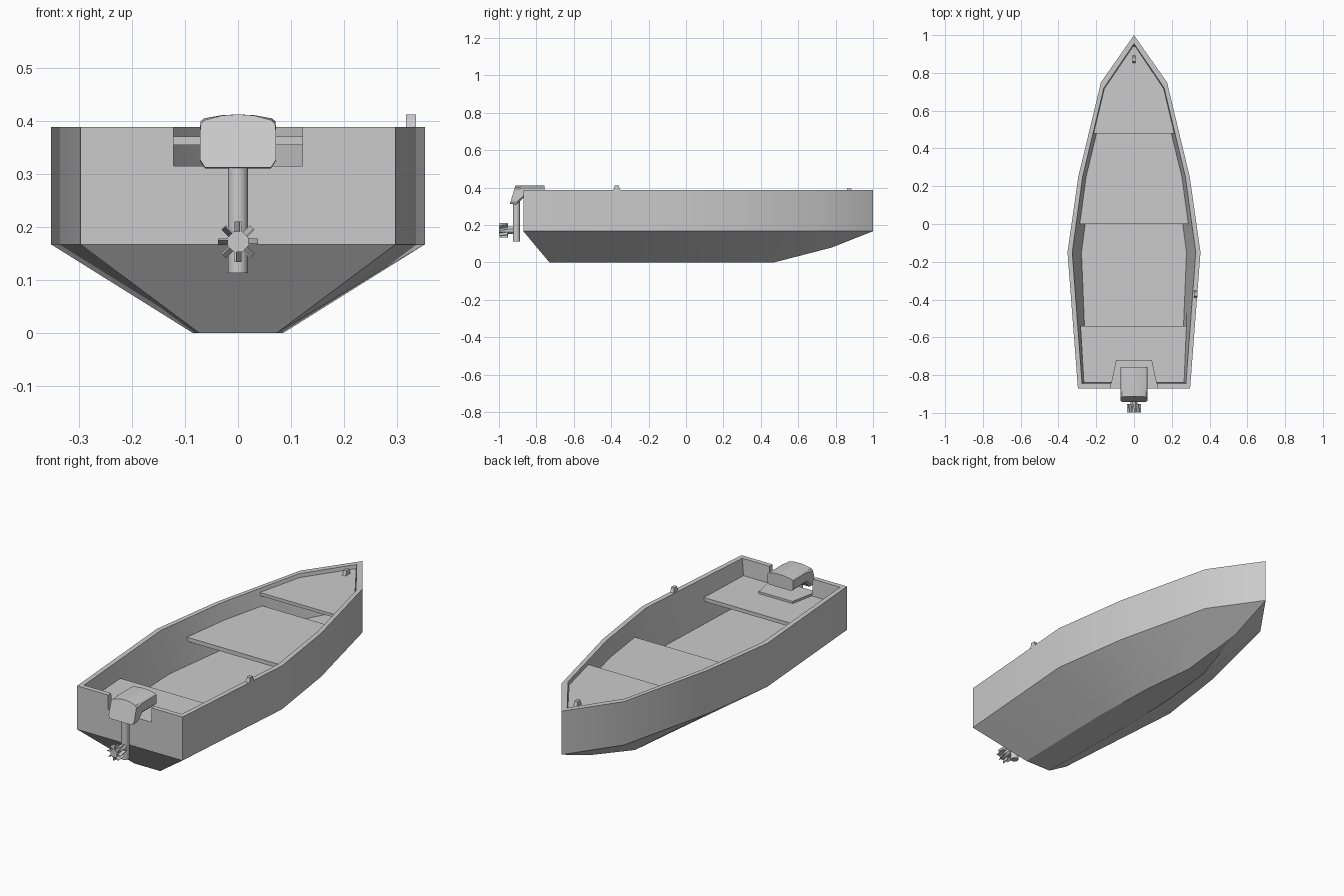
import bpy, bmesh, math
from mathutils import Matrix, Vector

old = bpy.data.objects.get("Cube")
if old:
    bpy.data.objects.remove(old, do_unlink=True)

grey = bpy.data.materials.new("light_grey")
grey.use_nodes = True
GREY = (0.6, 0.6, 0.6, 1)
grey.diffuse_color = GREY
grey.node_tree.nodes["Principled BSDF"].inputs["Base Color"].default_value = GREY


def finish(name, bm):
    """Turn a bmesh into a grey object with consistent normals."""
    bmesh.ops.recalc_face_normals(bm, faces=bm.faces[:])
    mesh = bpy.data.meshes.new(name)
    bm.to_mesh(mesh)
    bm.free()
    obj = bpy.data.objects.new(name, mesh)
    bpy.context.collection.objects.link(obj)
    mesh.materials.append(grey)
    return obj


def smooth(obj, angle=30):
    bpy.ops.object.select_all(action='DESELECT')
    obj.select_set(True)
    bpy.context.view_layer.objects.active = obj
    bpy.ops.object.shade_smooth_by_angle(angle=math.radians(angle))


def loft(name, rings):
    """Skin a list of equal-length rings and cap both ends."""
    bm = bmesh.new()
    loops = [[bm.verts.new(p) for p in ring] for ring in rings]
    n = len(rings[0])
    for a, b in zip(loops, loops[1:]):
        for i in range(n):
            j = (i + 1) % n
            bm.faces.new((a[i], a[j], b[j], b[i]))
    bm.faces.new(loops[0])
    bm.faces.new(loops[-1])
    return finish(name, bm)


def plate(name, outline, z0, z1):
    return loft(name, [[(x, y, z) for x, y in outline] for z in (z0, z1)])


def box(name, lo, hi):
    outline = [(lo[0], lo[1]), (hi[0], lo[1]), (hi[0], hi[1]), (lo[0], hi[1])]
    return plate(name, outline, lo[2], hi[2])


def mirrored(half, z):
    """Complete a stern-to-bow half outline whose last point is the bow tip."""
    pts = half + [(-x, y) for x, y in reversed(half[:-1])]
    return [(x, y, z) for x, y in pts]


# Hull: keel, chine, outer gunwale, inner gunwale and floor outlines
side = [(0.297, -0.87), (0.352, -0.15), (0.295, 0.25), (0.175, 0.75), (0, 1)]
keel = [(0.073, -0.73), (0.085, -0.15), (0.072, 0.2), (0.043, 0.47), (0, 0.78)]
lip = [(0.275, -0.845), (0.327, -0.15), (0.272, 0.25), (0.16, 0.72), (0, 0.955)]
floor = [(0.25, -0.835), (0.278, -0.15), (0.225, 0.25), (0.12, 0.68), (0, 0.9)]
TOP, CHINE, FLOOR = 0.388, 0.167, 0.18

keel_ring = [(x, y, 0.08 if x == 0 else 0) for x, y, z in mirrored(keel, 0)]
hull = loft("hull", [keel_ring, mirrored(side, CHINE), mirrored(side, TOP),
                     mirrored(lip, TOP), mirrored(floor, FLOOR)])

# Notch in the transom for the motor
cutter = box("transom_cutter", (-0.122, -0.95, 0.315), (0.122, -0.8, 0.5))
cutter.hide_render = True
cutter.hide_viewport = True
cut = hull.modifiers.new("transom_notch", 'BOOLEAN')
cut.operation = 'DIFFERENCE'
cut.solver = 'EXACT'
cut.object = cutter
smooth(hull)


def inner_wall(z):
    """Inner half outline of the hull at height z."""
    t = (z - FLOOR) / (TOP - FLOOR)
    return [Vector(f).lerp(Vector(l), t) for f, l in zip(floor, lip)]


def seat(name, y0, y1, z0, z1):
    """Plate fitted between the inner walls from y0 to y1."""
    wall = inner_wall(z1)

    def at(y):
        for a, b in zip(wall, wall[1:]):
            if a.y <= y <= b.y:
                return (a.lerp(b, (y - a.y) / (b.y - a.y)).x, y)
        return (wall[0].x, y) if y < 0 else (0.002, y)

    right = [at(y0)] + [tuple(p) for p in wall if y0 < p.y < y1] + [at(y1)]
    return plate(name, right + [(-x, y) for x, y in reversed(right)], z0, z1)


seat("stern_seat", -0.84, -0.54, 0.285, 0.304)
seat("middle_seat", 0.0, 0.48, 0.285, 0.306)
seat("bow_deck", 0.48, 0.94, 0.354, 0.37)

# Motor mounting pad on the stern seat
plate("motor_pad", [(-0.122, -0.85), (0.122, -0.85), (0.095, -0.72), (-0.095, -0.72)],
      0.295, 0.315)

# Motor cowl: crowned cross-sections, narrower at the top
def cowl_ring(y_low, y_high, base):
    half = [(0.062, 0), (0.072, 0.15), (0.071, 0.8), (0.064, 0.89), (0.03, 0.98)]
    pts = half + [(0, 1)] + [(-x, t) for x, t in reversed(half)]
    return [(x, y_low + (y_high - y_low) * t, base + (0.412 - base) * t) for x, t in pts]


cowl = loft("motor_cowl", [cowl_ring(-0.942, -0.912, 0.312), cowl_ring(-0.905, -0.895, 0.31),
                           cowl_ring(-0.87, -0.87, 0.345), cowl_ring(-0.757, -0.757, 0.345)])
smooth(cowl)


def cylinder(name, radius, length, sides, matrix):
    bm = bmesh.new()
    bmesh.ops.create_cone(bm, cap_ends=True, segments=sides, radius1=radius,
                          radius2=radius, depth=length, matrix=matrix)
    return finish(name, bm)


shaft = cylinder("motor_shaft", 0.019, 0.235, 24, Matrix.Translation((0, -0.907, 0.2305)))
smooth(shaft)

# Propeller hub and eight raked blades around the y axis
HUB = Matrix.Translation((0, -0.96, 0.172))
turn = Matrix.Rotation(math.pi / 2, 4, 'X')
cylinder("propeller_hub", 0.021, 0.078, 8, HUB @ turn @ Matrix.Rotation(math.pi / 8, 4, 'Z'))
bm = bmesh.new()
for i in range(8):
    spin = Matrix.Rotation(i * math.pi / 4, 4, 'Y')
    rake = Matrix.Rotation(math.radians(12), 4, 'X')
    size = Matrix.Diagonal((0.024, 0.045, 0.003, 1))
    place = HUB @ spin @ Matrix.Translation((0.026, -0.015, 0)) @ rake @ size
    bmesh.ops.create_cube(bm, size=1, matrix=place)
finish("propeller_blades", bm)


def fitting(name, x, y, z, height):
    """Small tapered post for lines and oars."""
    def ring(h, w):
        return [(x + sx * 0.009, y + sy * w, z + h)
                for sx, sy in ((-1, -1), (1, -1), (1, 1), (-1, 1))]
    return loft(name, [ring(0, 0.02), ring(height * 0.6, 0.013), ring(height, 0.011)])


fitting("oarlock", 0.326, -0.37, TOP - 0.002, 0.026)
fitting("bow_cleat", 0, 0.872, 0.369, 0.026)
